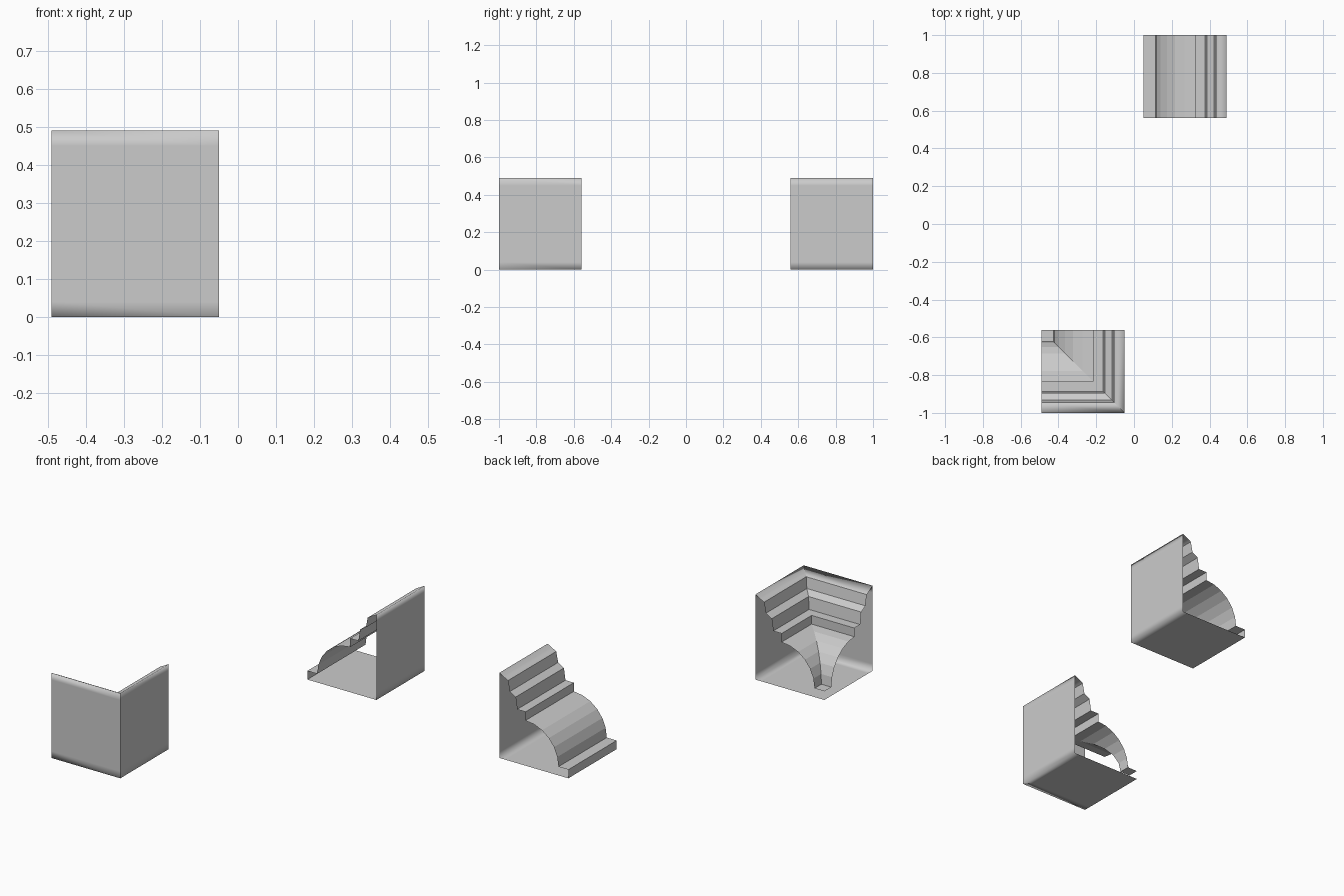
import bpy, bmesh, math

if "Cube" in bpy.data.objects:
    bpy.data.objects.remove(bpy.data.objects["Cube"])

D = 0.44  # depth of the moulding from the wall

# Moulding face profile: (distance from wall, height), top edge down to the lip
profile = [(0, 0.49), (0.055, 0.46), (0.067, 0.40), (0.104, 0.378),
           (0.114, 0.31), (0.167, 0.31), (0.167, 0.26)]
R = 0.21
for i in range(1, 7):  # quarter-round belly
    a = math.radians(15 * i)
    profile.append((0.167 + R * math.sin(a), 0.05 + R * math.cos(a)))
profile += [(D, 0.05), (D, 0)]
n_face = len(profile) - 1
# Underside, then the back wall with support loops near its edges
profile += [(0.04, 0), (0, 0), (0, 0.04), (0, 0.45)]


def add_run(bm, start, end, flip):
    """Sweep the closed profile between two end functions of u."""
    a = [bm.verts.new((*start(u), z)) for u, z in profile]
    b = [bm.verts.new((*end(u), z)) for u, z in profile]
    n = len(profile)
    for i in range(n):
        j = (i + 1) % n
        quad = [a[i], a[j], b[j], b[i]]
        f = bm.faces.new(quad[::-1] if flip else quad)
        # moulding steps stay crisp; wall, underside and top slope are soft
        f.smooth = i == 0 or i >= n_face


def finish(name, bm):
    bmesh.ops.dissolve_degenerate(bm, dist=1e-5, edges=bm.edges[:])
    me = bpy.data.meshes.new(name)
    bm.to_mesh(me)
    bm.free()
    bpy.context.collection.objects.link(bpy.data.objects.new(name, me))


# Straight cornice length, open at both ends
bm = bmesh.new()
add_run(bm, lambda u: (0.49 - u, 0.56), lambda u: (0.49 - u, 1.0), True)
finish("straight_cornice", bm)

# Inside-corner cornice: two mitred runs meeting on the diagonal
bm = bmesh.new()
mitre = lambda u: (-0.05 - u, -1 + u)
add_run(bm, mitre, lambda u: (-0.05 - u, -0.56), True)
add_run(bm, mitre, lambda u: (-0.49, -1 + u), False)
finish("corner_cornice", bm)
